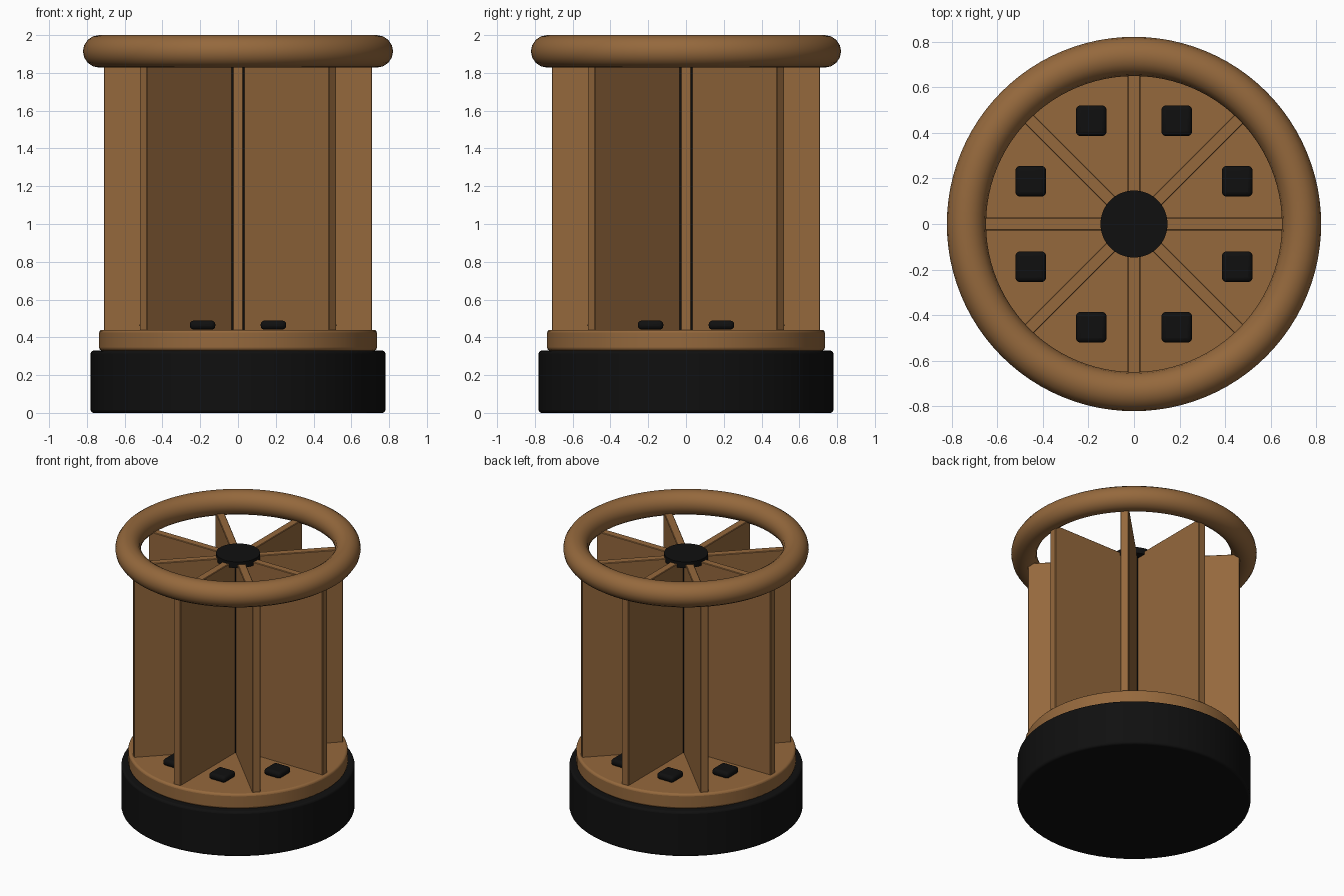
import bpy
from math import pi, radians, sin, cos

cube = bpy.data.objects.get("Cube")
if cube:
    bpy.data.objects.remove(cube, do_unlink=True)


def make_material(name, colour):
    mat = bpy.data.materials.new(name)
    mat.use_nodes = True
    mat.diffuse_color = colour
    mat.node_tree.nodes["Principled BSDF"].inputs["Base Color"].default_value = colour
    return mat


brown = make_material("warm brown", (0.3, 0.14, 0.046, 1))
black = make_material("soft black", (0.005, 0.005, 0.005, 1))


def finish(name, mat, bevel=0, segments=3, smooth=True):
    obj = bpy.context.object
    obj.name = name
    obj.data.materials.append(mat)
    if smooth:
        bpy.ops.object.shade_smooth_by_angle(angle=radians(35))
    if bevel:
        mod = obj.modifiers.new("soft edges", "BEVEL")
        mod.width = bevel
        mod.segments = segments
        mod.limit_method = "ANGLE"
        mod.angle_limit = radians(40)
    return obj


def disc(name, mat, radius, low, high, bevel=0):
    bpy.ops.mesh.primitive_cylinder_add(vertices=64, radius=radius, depth=high - low,
                                        location=(0, 0, (low + high) / 2))
    return finish(name, mat, bevel)


def box(name, mat, size, location, turn=0):
    bpy.ops.mesh.primitive_cube_add(size=1, location=location, rotation=(0, 0, turn))
    obj = bpy.context.object
    obj.scale = size
    bpy.ops.object.transform_apply(location=False, rotation=False, scale=True)
    return obj


# Stacked base, deck, central post and its cap
disc("base", black, 0.78, 0, 0.33, 0.015)
disc("deck", brown, 0.735, 0.33, 0.44, 0.015)
disc("center_post", black, 0.08, 0.43, 1.85)
disc("post_cap", black, 0.147, 1.835, 1.88)

# Top ring
bpy.ops.mesh.primitive_torus_add(major_segments=96, minor_segments=16, major_radius=0.735,
                                 minor_radius=0.086, location=(0, 0, 1.914))
finish("top_ring", brown)

# Radial divider panels and a pad in each bay
low, high = 0.43, 1.86
inner, outer = 0.04, 0.71
middle = (inner + outer) / 2
for i in range(8):
    a = i * pi / 4
    box(f"divider_{i + 1}", brown, (outer - inner, 0.055, high - low),
        (middle * cos(a), middle * sin(a), (low + high) / 2), a)
    finish(f"divider_{i + 1}", brown, 0.004, 1, smooth=False)

    b = a + pi / 8
    pad = box(f"pad_{i + 1}", black, (0.135, 0.135, 0.048),
              (0.49 * cos(b), 0.49 * sin(b), 0.465))
    finish(f"pad_{i + 1}", black, 0.02)
